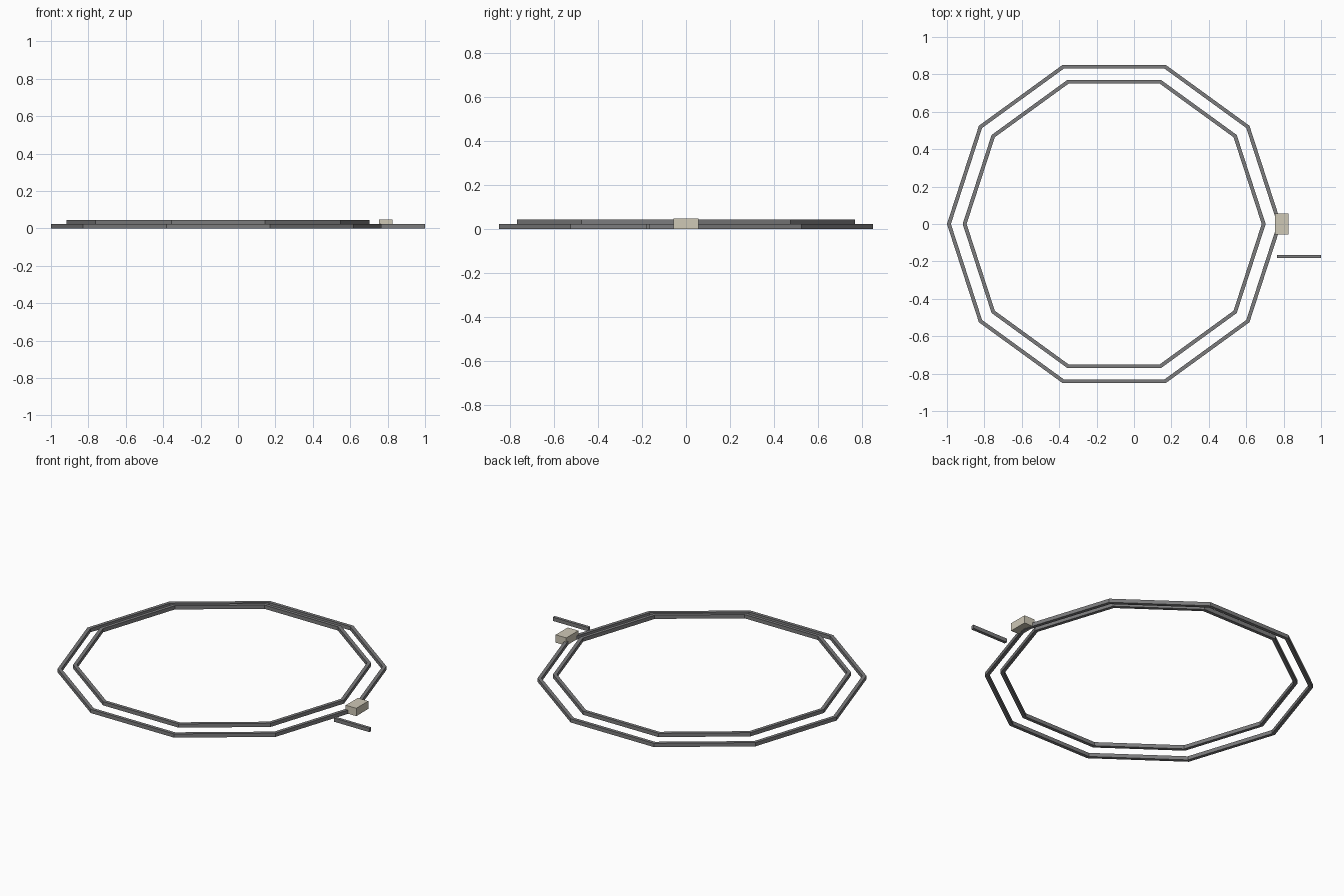
import bpy
import bmesh
from math import cos, sin, tau, pi
from mathutils import Matrix

cube = bpy.data.objects.get("Cube")
if cube:
    bpy.data.objects.remove(cube, do_unlink=True)


def material(name, colour):
    mat = bpy.data.materials.new(name)
    mat.use_nodes = True
    mat.diffuse_color = colour
    mat.node_tree.nodes["Principled BSDF"].inputs["Base Color"].default_value = colour
    return mat


def finish(name, bm, mat):
    bmesh.ops.recalc_face_normals(bm, faces=bm.faces)
    mesh = bpy.data.meshes.new(name)
    bm.to_mesh(mesh)
    bm.free()
    mesh.materials.append(mat)
    obj = bpy.data.objects.new(name, mesh)
    bpy.context.collection.objects.link(obj)
    return obj


def box(name, low, high, mat):
    bm = bmesh.new()
    size = [b - a for a, b in zip(low, high)]
    middle = [(a + b) / 2 for a, b in zip(low, high)]
    bmesh.ops.create_cube(bm, size=1, matrix=Matrix.Translation(middle) @ Matrix.Diagonal((*size, 1)))
    return finish(name, bm, mat)


SIDES = 10
CENTRE_X = -0.106
BAR_WIDTH = 0.02
BAR_HEIGHT = 0.0225


def ring(name, radius, bottom, mat):
    """Ten-sided ring of square bar with mitred corners."""
    bm = bmesh.new()
    inner = radius - BAR_WIDTH / cos(pi / SIDES)
    top = bottom + BAR_HEIGHT
    section = [(radius, bottom), (radius, top), (inner, top), (inner, bottom)]
    loops = []
    for i in range(SIDES):
        a = tau * i / SIDES
        loops.append([bm.verts.new((CENTRE_X + r * cos(a), r * sin(a), z)) for r, z in section])
    for i, here in enumerate(loops):
        there = loops[(i + 1) % SIDES]
        for j in range(4):
            k = (j + 1) % 4
            bm.faces.new((here[j], there[j], there[k], here[k]))
    return finish(name, bm, mat)


steel = material("grey steel", (0.2, 0.2, 0.205, 1))
beige = material("pale beige", (0.62, 0.58, 0.47, 1))

# Stepped pair of rings
ring("outer_ring", 0.894, 0, steel)
ring("inner_ring", 0.81, BAR_HEIGHT, steel)

# Junction block on the ring and the loose bar beside it
box("junction_block", (0.755, -0.057, 0.001), (0.825, 0.057, 0.048), beige)
box("side_bar", (0.764, -0.183, 0), (1.0, -0.165, BAR_HEIGHT), steel)
